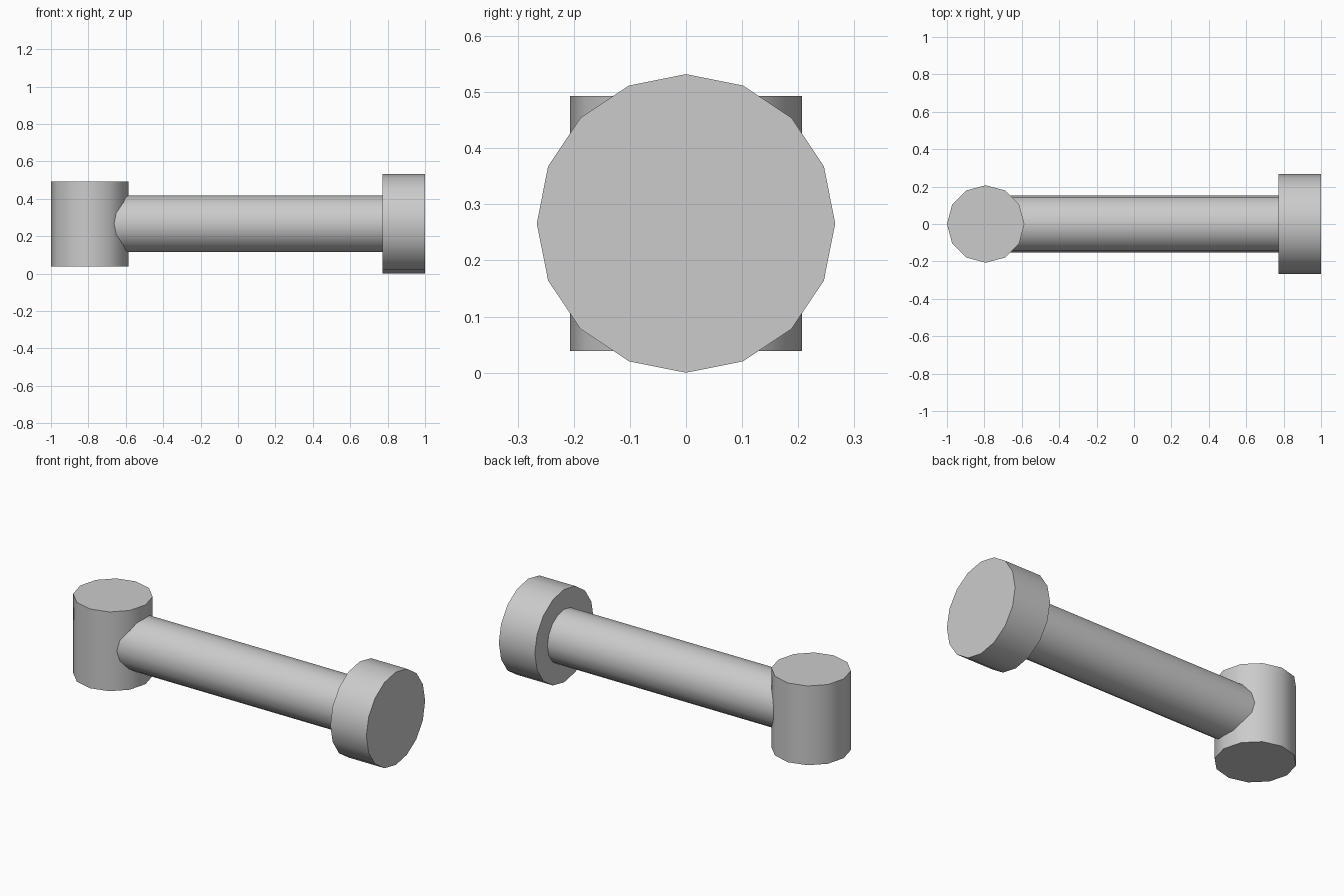
import bpy
import math
from mathutils import Matrix

cube = bpy.data.objects.get("Cube")
if cube:
    bpy.data.objects.remove(cube, do_unlink=True)

# Single plain grey
grey = bpy.data.materials.new("plain_grey")
grey.use_nodes = True
colour = (0.6, 0.6, 0.6, 1)
grey.diffuse_color = colour
grey.node_tree.nodes["Principled BSDF"].inputs["Base Color"].default_value = colour


def cylinder(name, sides, radius, length, centre, turn):
    """Smooth-sided cylinder with flat caps; its mesh is turned before placing."""
    bpy.ops.mesh.primitive_cylinder_add(
        vertices=sides, radius=radius, depth=length, location=centre)
    obj = bpy.context.object
    obj.name = obj.data.name = name
    obj.data.transform(turn)
    obj.data.materials.append(grey)
    bpy.ops.object.shade_smooth_by_angle(angle=math.radians(40))
    return obj


upright = Matrix.Identity(4)
lengthwise = Matrix.Rotation(math.pi / 2, 4, "Y")
axis_z = 0.266
post_x = -0.793

# Upright head, shaft reaching into it, and wide end disc
cylinder("head", 12, 0.207, 0.454, (post_x, 0, axis_z), upright)
shaft_end = 0.78
cylinder("shaft", 16, 0.152, shaft_end - post_x,
         ((post_x + shaft_end) / 2, 0, axis_z), lengthwise)
cylinder("end_disc", 16, 0.266, 0.228, (0.886, 0, axis_z), lengthwise)
